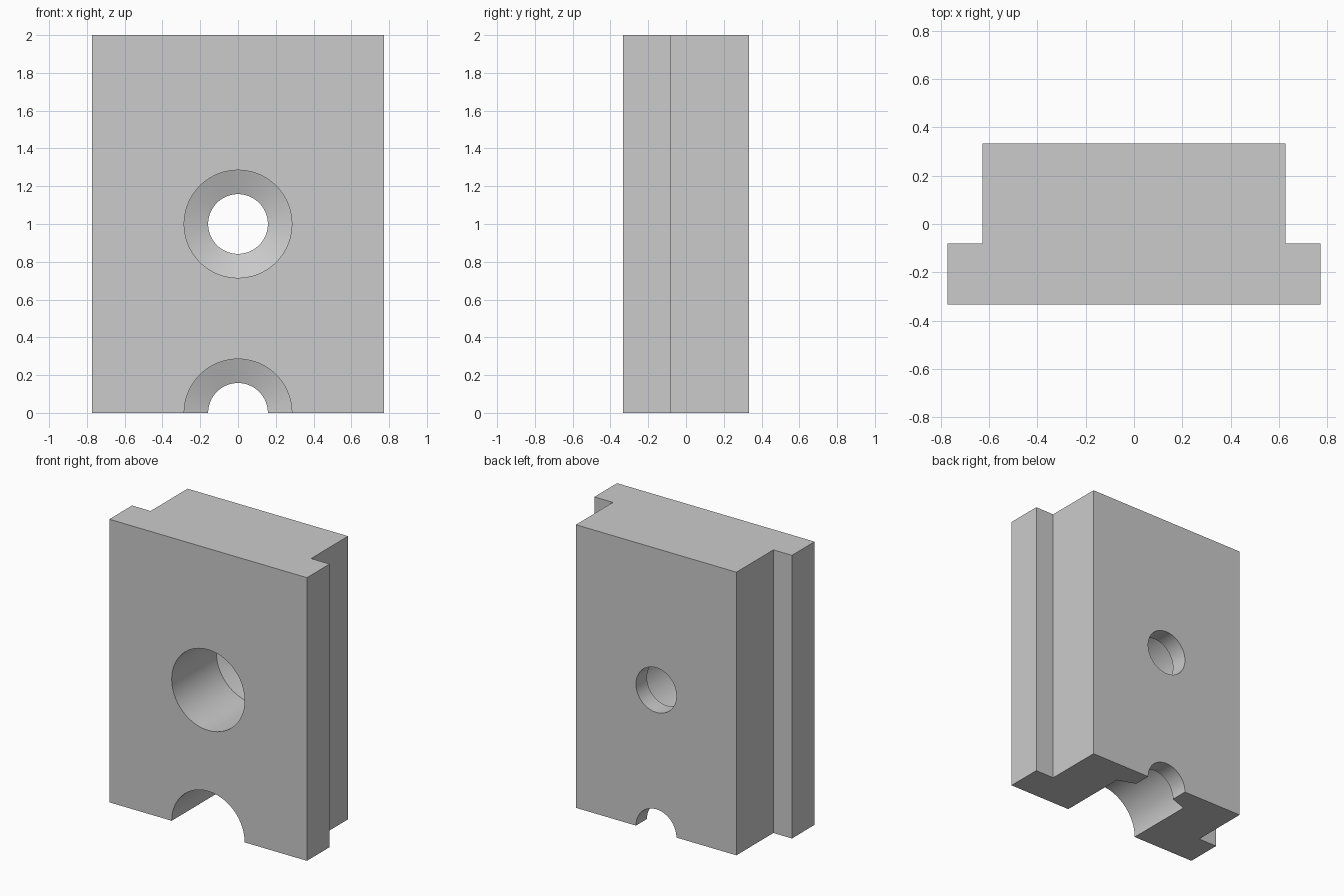
import bpy, bmesh, math
from mathutils import Vector

if "Cube" in bpy.data.objects:
    bpy.data.objects.remove(bpy.data.objects["Cube"], do_unlink=True)

HEIGHT = 2.0
FRONT, STEP, BACK = -0.333, -0.08, 0.333
FLANGE, BODY = 0.772, 0.627      # half widths
BIG, SMALL = 0.285, 0.158        # bore radii

grey = bpy.data.materials.new("plain grey")
grey.use_nodes = True
grey.diffuse_color = (0.6, 0.6, 0.6, 1)
grey.node_tree.nodes["Principled BSDF"].inputs["Base Color"].default_value = (0.6, 0.6, 0.6, 1)


def to_object(bm, name):
    bmesh.ops.recalc_face_normals(bm, faces=bm.faces)
    mesh = bpy.data.meshes.new(name)
    bm.to_mesh(mesh)
    bm.free()
    mesh.materials.append(grey)
    obj = bpy.data.objects.new(name, mesh)
    bpy.context.collection.objects.link(obj)
    return obj


# T-shaped block: mirrored profile extruded upward
half = [(FLANGE, FRONT), (FLANGE, STEP), (BODY, STEP), (BODY, BACK)]
outline = half + [(-x, y) for x, y in reversed(half)]
bm = bmesh.new()
face = bm.faces.new([bm.verts.new((x, y, 0)) for x, y in outline])
top = bmesh.ops.extrude_face_region(bm, geom=[face])["geom"]
bmesh.ops.translate(bm, vec=(0, 0, HEIGHT),
                    verts=[g for g in top if isinstance(g, bmesh.types.BMVert)])
block = to_object(bm, "stepped_block")


# Counterbore cutter: wide bore, shallow cone, narrow bore
def bore_cutter(name, z, sides=96):
    profile = [(BIG, FRONT - 0.1), (BIG, 0.165), (SMALL, 0.21), (SMALL, BACK + 0.1)]
    bm = bmesh.new()
    rings = []
    for r, y in profile:
        angles = [math.tau * i / sides for i in range(sides)]
        rings.append([bm.verts.new(Vector((r * math.cos(a), y, z + r * math.sin(a))))
                      for a in angles])
    for a, b in zip(rings, rings[1:]):
        for i in range(sides):
            j = (i + 1) % sides
            bm.faces.new((a[i], a[j], b[j], b[i]))
    bm.faces.new(rings[0])
    bm.faces.new(rings[-1])
    cutter = to_object(bm, name)
    cutter.hide_render = True
    return cutter


# Cut the middle hole and the half hole in the bottom edge
bpy.context.view_layer.objects.active = block
for name, z in (("middle_bore", HEIGHT / 2), ("bottom_bore", 0.0)):
    cutter = bore_cutter(name, z)
    mod = block.modifiers.new(name, "BOOLEAN")
    mod.operation = "DIFFERENCE"
    mod.solver = "EXACT"
    mod.object = cutter
    bpy.ops.object.modifier_apply(modifier=mod.name)
    bpy.data.objects.remove(cutter, do_unlink=True)

# Smooth bores, sharp edges
bpy.ops.object.select_all(action="DESELECT")
block.select_set(True)
bpy.ops.object.shade_smooth_by_angle(angle=math.radians(15))
